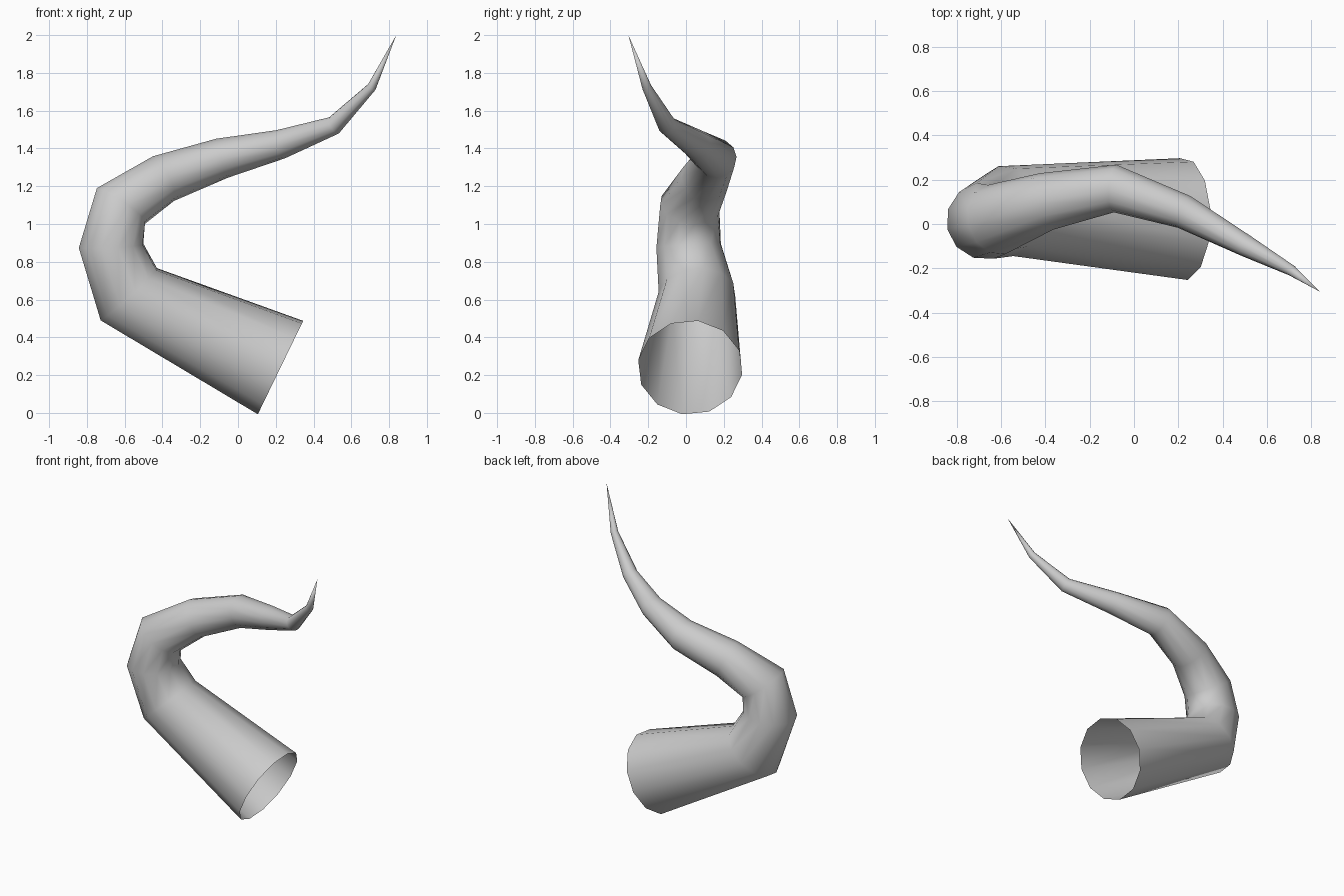
import bpy, bmesh, math
from mathutils import Vector

if "Cube" in bpy.data.objects:
    bpy.data.objects.remove(bpy.data.objects["Cube"])

SIDES = 12
# Horn centre line: x, y, z, radius
PATH = [
    (0.225, 0.022, 0.24, 0.278),
    (-0.578, 0.058, 0.628, 0.206),
    (-0.672, 0.014, 0.885, 0.175),
    (-0.62, 0.02, 1.095, 0.161),
    (-0.395, 0.102, 1.24, 0.131),
    (-0.085, 0.16, 1.348, 0.108),
    (0.225, 0.055, 1.422, 0.078),
    (0.508, -0.1, 1.522, 0.05),
    (0.708, -0.208, 1.725, 0.025),
]
TIP = Vector((0.838, -0.305, 2.0))

points = [Vector(p[:3]) for p in PATH] + [TIP]
bm = bmesh.new()
rings = []
up = Vector((0.115, 0.04, 0.235))
tangent = None

# Rings follow the bends, carrying the frame along without twist
for i, (*_, radius) in enumerate(PATH):
    ahead = (points[i + 1] - points[i]).normalized()
    if i == 0:
        new = Vector((-0.9, 0.0, 0.437)).normalized()
    else:
        new = (ahead + (points[i] - points[i - 1]).normalized()).normalized()
        up = tangent.rotation_difference(new) @ up
    tangent = new
    up = (up - tangent * up.dot(tangent)).normalized()
    side = tangent.cross(up)
    ring = []
    for k in range(SIDES):
        a = 2 * math.pi * k / SIDES
        ring.append(bm.verts.new(points[i] + radius * (math.cos(a) * up + math.sin(a) * side)))
    rings.append(ring)

# Horn walls, open at the root
for r0, r1 in zip(rings, rings[1:]):
    for k in range(SIDES):
        n = (k + 1) % SIDES
        bm.faces.new((r0[k], r0[n], r1[n], r1[k]))

# Pointed tip
tip = bm.verts.new(TIP)
for k in range(SIDES):
    bm.faces.new((rings[-1][k], rings[-1][(k + 1) % SIDES], tip))

for f in bm.faces:
    f.smooth = True
mesh = bpy.data.meshes.new("horn")
bm.to_mesh(mesh)
bm.free()
horn = bpy.data.objects.new("horn", mesh)
bpy.context.collection.objects.link(horn)
